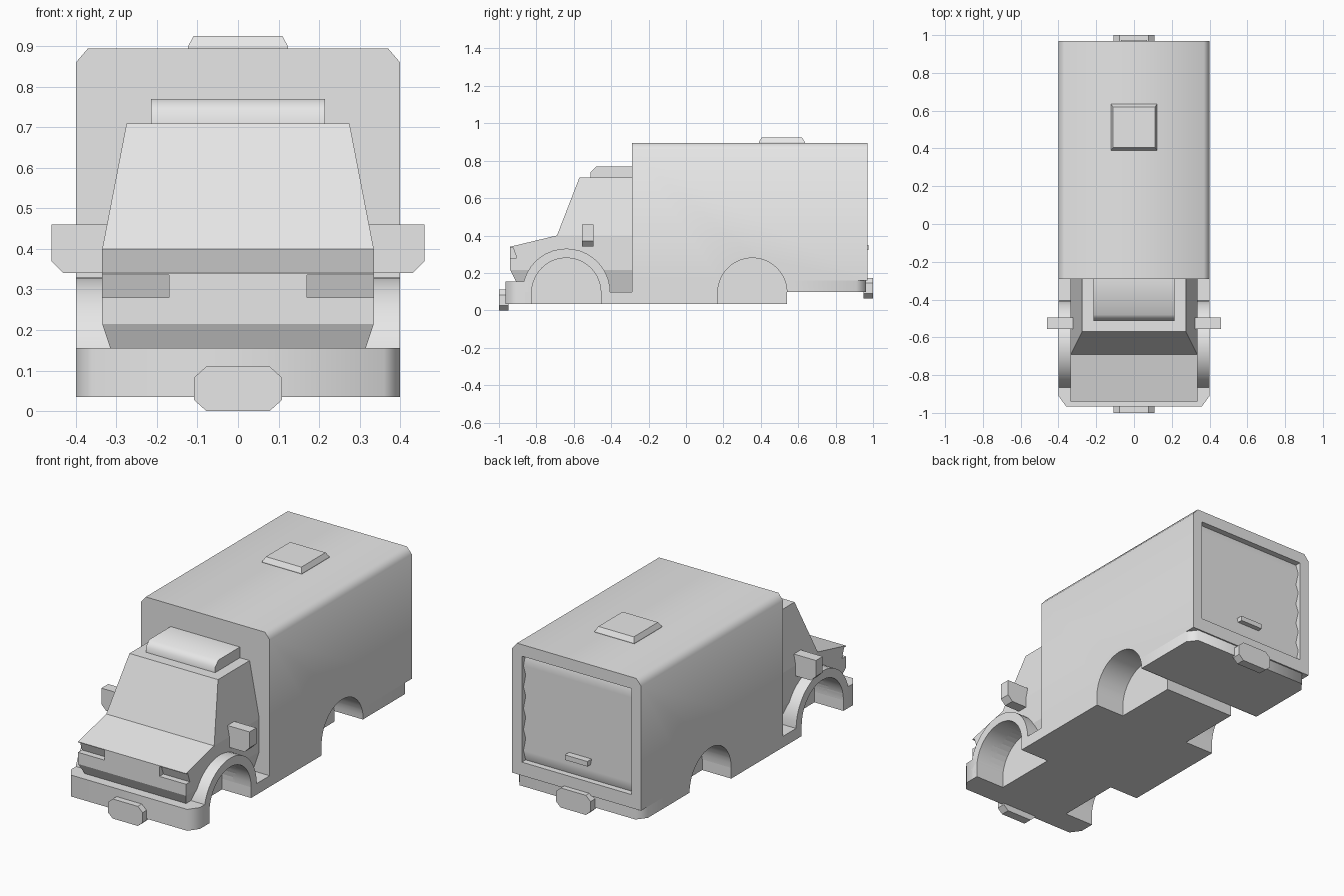
import bpy, bmesh, math

if "Cube" in bpy.data.objects:
    bpy.data.objects.remove(bpy.data.objects["Cube"])

paint = bpy.data.materials.new("light grey")
paint.diffuse_color = (0.8, 0.8, 0.8, 1)
paint.use_nodes = True
paint.node_tree.nodes["Principled BSDF"].inputs["Base Color"].default_value = paint.diffuse_color


def finish(name, bm):
    bmesh.ops.recalc_face_normals(bm, faces=bm.faces)
    me = bpy.data.meshes.new(name)
    bm.to_mesh(me)
    bm.free()
    me.materials.append(paint)
    ob = bpy.data.objects.new(name, me)
    bpy.context.collection.objects.link(ob)
    return ob


def prism(name, pts, axis, a, b):
    """Extrude a 2D profile along an axis (the other two axes in xyz order)."""
    bm = bmesh.new()

    def place(p, t):
        v = list(p)
        v.insert("xyz".index(axis), t)
        return bm.verts.new(v)
    lo, hi = [place(p, a) for p in pts], [place(p, b) for p in pts]
    bm.faces.new(lo)
    bm.faces.new(hi)
    for i in range(len(pts)):
        j = (i + 1) % len(pts)
        bm.faces.new((lo[i], lo[j], hi[j], hi[i]))
    return finish(name, bm)


def loft(name, sections):
    """Stack rectangles given as (z, y front, y back, half width)."""
    bm = bmesh.new()
    rings = [[bm.verts.new(c) for c in ((-w, f, z), (w, f, z), (w, b, z), (-w, b, z))]
             for z, f, b, w in sections]
    bm.faces.new(rings[0])
    bm.faces.new(rings[-1])
    for lo, hi in zip(rings, rings[1:]):
        for i in range(4):
            j = (i + 1) % 4
            bm.faces.new((lo[i], lo[j], hi[j], hi[i]))
    return finish(name, bm)


def activate(ob):
    bpy.ops.object.select_all(action='DESELECT')
    ob.select_set(True)
    bpy.context.view_layer.objects.active = ob


def cut(ob, cutters):
    activate(ob)
    for c in cutters:
        m = ob.modifiers.new("cut", 'BOOLEAN')
        m.operation = 'DIFFERENCE'
        m.solver = 'EXACT'
        m.object = c
        bpy.ops.object.modifier_apply(modifier=m.name)


def smooth(ob, angle=50):
    activate(ob)
    bpy.ops.object.shade_smooth_by_angle(angle=math.radians(angle))


def rect(a, b, c, d):
    return [(a, c), (b, c), (b, d), (a, d)]


def arc(cy, r, n=20, cz=0.095):
    return [(cy - r * math.cos(math.pi * i / n), cz + r * math.sin(math.pi * i / n))
            for i in range(n + 1)]


FRONT_WHEEL, REAR_WHEEL, R = -0.64, 0.355, 0.185
cutters = []

# wheel well cutters, both axles and both sides
wells = {}
for cy in (FRONT_WHEEL, REAR_WHEEL):
    prof = [(cy - R, -0.1)] + arc(cy, R) + [(cy + R, -0.1)]
    wells[cy] = [prism("well_cutter", prof, 'x', s * 0.22, s * 0.6) for s in (-1, 1)]
    cutters += wells[cy]

# cargo box with chamfered roof edges and a rear opening
cargo = prism("cargo_box", [(-0.4, 0.16), (0.4, 0.16), (0.4, 0.86), (0.37, 0.895),
                            (-0.37, 0.895), (-0.4, 0.86)], 'y', -0.29, 0.97)
opening = prism("opening_cutter", rect(-0.34, 0.34, 0.235, 0.83), 'y', 0.925, 1.1)
cutters.append(opening)
cut(cargo, [opening] + wells[REAR_WHEEL])
smooth(cargo)

# lower box with chamfered rear bumper corners
lower = prism("rear_bumper_floor", [(-0.4, -0.29), (0.4, -0.29), (0.4, 0.91), (0.36, 0.962),
                                    (-0.36, 0.962), (-0.4, 0.91)], 'z', 0.097, 0.16)
cut(lower, wells[REAR_WHEEL])
smooth(lower, 60)

# chassis slab
chassis = prism("chassis", rect(-0.4, 0.4, -0.86, 0.54), 'z', 0.035, 0.097)
cut(chassis, wells[FRONT_WHEEL] + wells[REAR_WHEEL])

# front bumper
bumper = prism("front_bumper", [(-0.4, -0.82), (-0.4, -0.91), (-0.36, -0.965), (0.36, -0.965),
                                (0.4, -0.91), (0.4, -0.82)], 'z', 0.035, 0.155)
cut(bumper, wells[FRONT_WHEEL])
smooth(bumper, 60)

# cab with hood, windscreen and headlight recesses
cab = loft("cab", [(0.095, -0.88, -0.28, 0.295), (0.155, -0.91, -0.28, 0.315),
                   (0.215, -0.94, -0.28, 0.335), (0.34, -0.94, -0.28, 0.335),
                   (0.40, -0.69, -0.28, 0.335), (0.71, -0.57, -0.28, 0.275)])
lamps = [prism("headlight_cutter", [(-1.1, 0.28), (-0.905, 0.28), (-0.925, 0.336), (-1.1, 0.336)],
               'x', s * 0.17, s * 0.5) for s in (-1, 1)]
cutters += lamps
cut(cab, lamps + wells[FRONT_WHEEL])

# fenders and mirrors on both sides
for s, side in ((-1, "left"), (1, "right")):
    ring = arc(FRONT_WHEEL, 0.235) + arc(FRONT_WHEEL, R)[::-1]
    smooth(prism("fender_" + side, ring, 'x', s * 0.29, s * 0.4), 30)
    prism("mirror_" + side, [(s * x, z) for x, z in (
        (0.3, 0.34), (0.43, 0.34), (0.46, 0.37), (0.46, 0.46), (0.3, 0.46))], 'y', -0.555, -0.495)

# cab roof fairing
fairing = prism("roof_fairing", [(-0.51, 0.70), (-0.51, 0.74), (-0.48, 0.77), (-0.28, 0.77),
                                 (-0.28, 0.70)], 'x', -0.215, 0.215)
smooth(fairing)

# roof vent
loft("roof_vent", [(0.89, 0.39, 0.635, 0.123), (0.90, 0.39, 0.635, 0.123),
                   (0.925, 0.405, 0.62, 0.11)])

# corrugated roller door
n = 10
zigzag = [(0.956 if i % 2 else 0.936, 0.235 + 0.595 * i / n) for i in range(n + 1)]
shutter = prism("roller_door", [(0.92, 0.235)] + zigzag + [(0.92, 0.83)], 'x', -0.345, 0.345)
smooth(shutter)
prism("door_handle", rect(-0.07, 0.07, 0.322, 0.35), 'y', 0.93, 0.975)

# number plates with clipped corners
for name, zc, a, b in (("front_plate", 0.055, -1.0, -0.95), ("rear_plate", 0.117, 0.95, 1.0)):
    prism(name, [(sx * x, zc + sz * z) for sx, sz, pair in (
        (1, 1, ((0.108, 0.028), (0.078, 0.055))), (-1, 1, ((0.078, 0.055), (0.108, 0.028))),
        (-1, -1, ((0.108, 0.028), (0.078, 0.055))), (1, -1, ((0.078, 0.055), (0.108, 0.028))))
        for x, z in pair], 'y', a, b)

for c in cutters:
    bpy.data.objects.remove(c, do_unlink=True)
